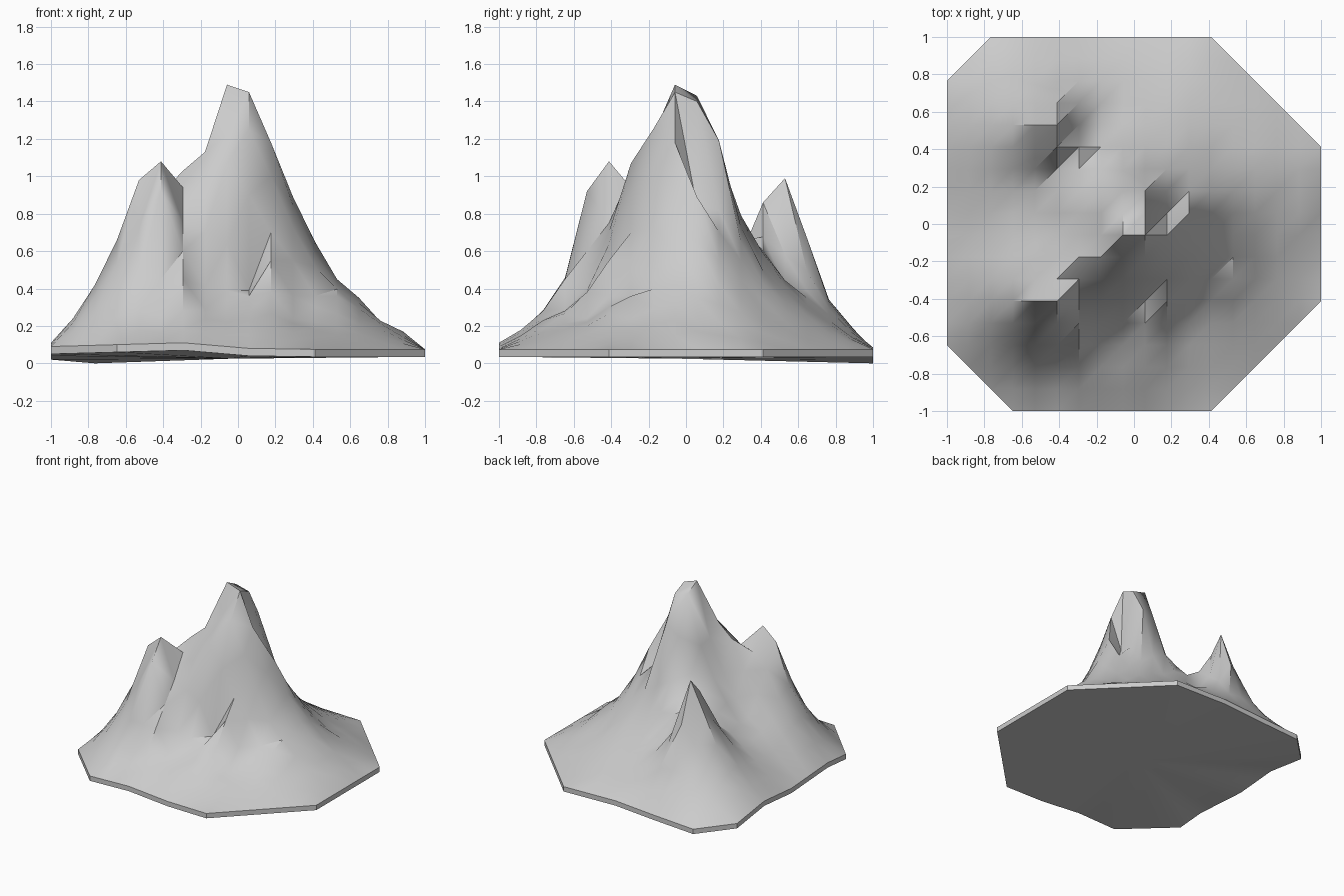
import bpy, bmesh, math

if "Cube" in bpy.data.objects:
    bpy.data.objects.remove(bpy.data.objects["Cube"])

N = 17                      # terrain cells per side
S = 2.0 / N                 # cell size
RIM = 0.04                  # thickness of the base slab

# Crest, gully and foot lines: points are (column, row, height) on the grid
outline = [(0, 3, .09), (0, 5, .11), (0, 9, .08), (0, 12, .11), (0, 15, .06),
           (2, 17, .04), (5, 17, .06), (8, 17, .085), (12, 17, .075),
           (17, 12, .075), (17, 5, .075), (12, 0, .075), (9, 0, .08),
           (6, 0, .11), (3, 0, .10), (0, 3, .09)]

main_peak = [
    [(8, 8, 1.49), (9, 8, 1.45), (10, 8, 1.18), (11, 9, .89), (12, 9, .65),
     (13, 9, .45), (14, 9, .35), (15, 9, .22), (16, 9, .17)],      # east crest
    [(12, 8, .58), (13, 8, .42)],
    [(8, 9, 1.43), (9, 9, 1.40), (10, 9, .84), (10, 10, .82), (11, 11, .55),
     (12, 12, .34), (14, 13, .18)],                                # north-east
    [(8, 10, 1.12), (9, 10, 1.19), (9, 11, .73), (9, 12, .52),
     (9, 14, .31), (9, 16, .15)],                                  # north face
    [(7, 8, 1.05), (6, 8, .80), (5, 8, .62), (4, 8, .48), (3, 8, .40),
     (2, 8, .28), (1, 8, .17)],                                    # west gully
    [(8, 7, 1.22), (9, 7, 1.25), (9, 6, .90), (9, 5, .39)],        # south buttress
    [(10, 7, 1.0), (10, 6, .70), (10, 5, .55), (11, 6, .55), (11, 5, .36)],
]

west_peak = [
    [(8, 8, 1.49), (7, 7, 1.13), (6, 7, 1.03), (6, 6, .94), (5, 5, 1.08),
     (4, 5, .98), (3, 5, .66), (2, 5, .42), (1, 5, .24)],
    [(5, 4, .92), (5, 3, .45), (5, 2, .25), (5, 1, .16)],
    [(6, 5, .75), (6, 4, .60), (6, 3, .45)],
    [(7, 6, 1.02), (8, 6, 1.07)],
    [(4, 6, .80), (3, 7, .48)],
]

back_peak = [
    [(7, 10, .85), (6, 11, .66), (5, 12, .86), (5, 13, .99), (5, 14, .67),
     (5, 15, .34), (5, 16, .20)],
    [(4, 13, .76), (3, 13, .52), (2, 13, .33), (1, 13, .21)],
    [(6, 13, .58), (7, 13, .42)],
    [(5, 11, .58), (4, 10, .45), (2, 10, .28)],
]

foothills = [
    [(7, 4, .41), (8, 4, .39), (9, 4, .36), (10, 4, .38), (11, 4, .24), (13, 4, .20)],
    [(7, 3, .29), (8, 3, .27), (10, 2, .19)],
    [(12, 6, .36), (13, 6, .36), (14, 6, .24), (15, 5, .15)],
    [(11, 13, .33), (12, 14, .21)],
    [(8, 2, .22), (8, 1, .15)],
]


def draw_line(fixed, pts):
    """Lay a polyline onto the grid, blending heights along it."""
    for (i0, j0, z0), (i1, j1, z1) in zip(pts, pts[1:]):
        n = max(abs(i1 - i0), abs(j1 - j0))
        for k in range(n + 1):
            t = k / n
            fixed[(round(i0 + (i1 - i0) * t), round(j0 + (j1 - j0) * t))] = z0 + (z1 - z0) * t


def inside(i, j):
    """Eight-sided footprint with clipped corners."""
    return (0 <= i <= N and 0 <= j <= N and 3 <= i + j <= 29
            and i - j <= 12 and j - i <= 15)


fixed = {}
for group in (foothills, main_peak, west_peak, back_peak, [outline]):
    for line in group:
        draw_line(fixed, line)

# Relax the slopes between the fixed lines
cells = [(i, j) for i in range(N + 1) for j in range(N + 1) if inside(i, j)]
height = {c: fixed.get(c, 0.3) for c in cells}
for _ in range(300):
    for i, j in cells:
        if (i, j) not in fixed:
            near = [height[c] for c in ((i + 1, j), (i - 1, j), (i, j + 1), (i, j - 1))
                    if c in height]
            height[(i, j)] = sum(near) / len(near)

# Rock surface
bm = bmesh.new()
vert = {(i, j): bm.verts.new((-1 + i * S, -1 + j * S, height[(i, j)])) for i, j in cells}
for i in range(N):
    for j in range(N):
        quad = [vert[c] for c in ((i, j), (i + 1, j), (i + 1, j + 1), (i, j + 1)) if c in vert]
        if len(quad) == 4:
            a, b, c, d = quad
            bm.faces.new((a, b, c))
            bm.faces.new((a, c, d))
        elif len(quad) == 3:
            bm.faces.new(quad)

# Slab edge
rim = [e for e in bm.edges if e.is_boundary]
ext = bmesh.ops.extrude_edge_only(bm, edges=rim)["geom"]
for v in ext:
    if isinstance(v, bmesh.types.BMVert):
        v.co.z -= RIM

# Underside fan
centre = bm.verts.new((-0.04, -0.04, 0.025))
for e in [e for e in bm.edges if e.is_boundary]:
    bm.faces.new((e.verts[0], e.verts[1], centre))
bmesh.ops.recalc_face_normals(bm, faces=bm.faces[:])

mesh = bpy.data.meshes.new("mountain")
bm.to_mesh(mesh)
bm.free()
mountain = bpy.data.objects.new("mountain", mesh)
bpy.context.collection.objects.link(mountain)
bpy.context.view_layer.objects.active = mountain
mountain.select_set(True)
bpy.ops.object.shade_smooth_by_angle(angle=math.radians(40))
